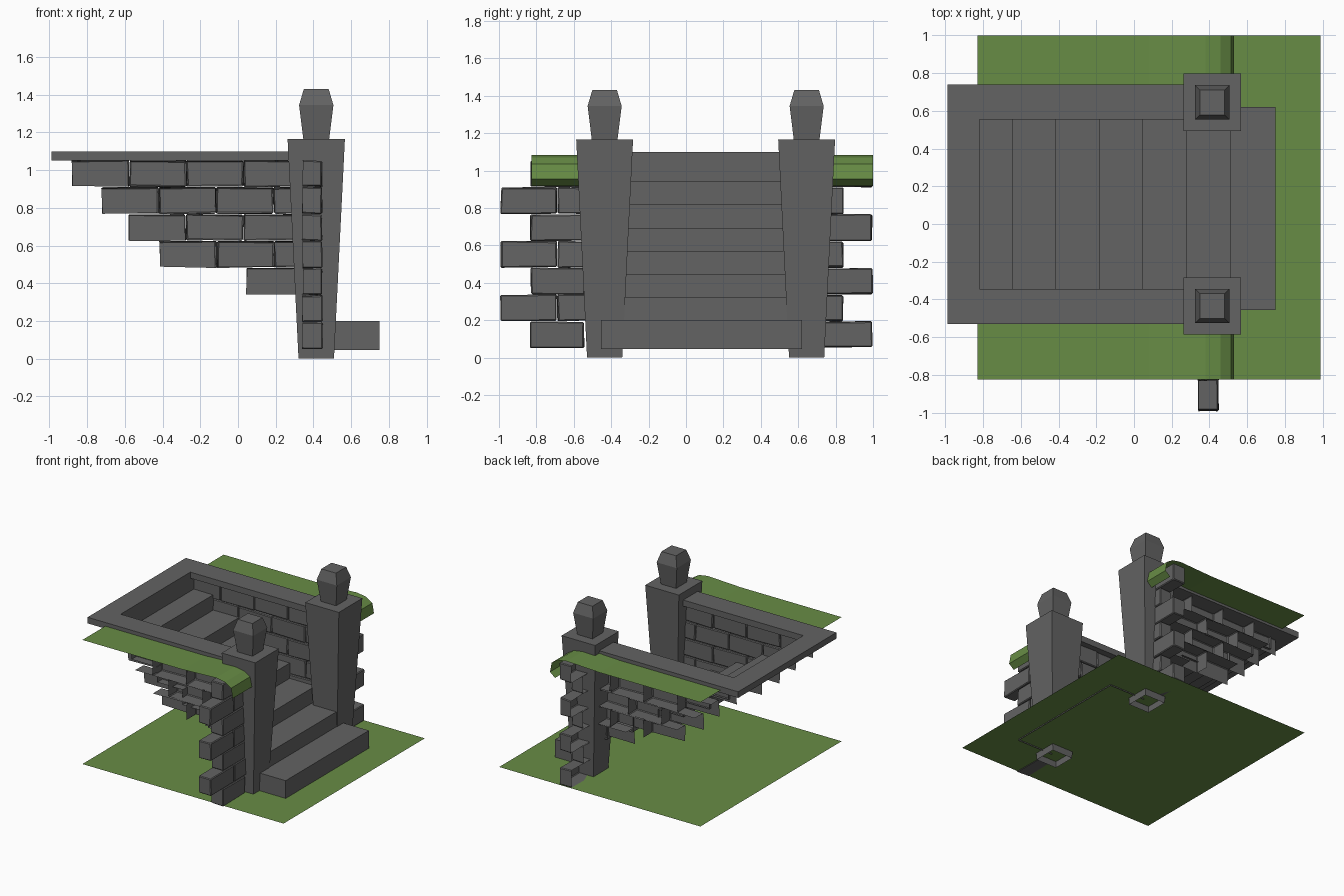
import bpy, bmesh, random
from mathutils import Vector

if "Cube" in bpy.data.objects:
    bpy.data.objects.remove(bpy.data.objects["Cube"])

random.seed(4)
CY = 0.105                      # centre line of the stair in y
POST_X = 0.415
COURSE = 0.143                  # brick course height

grass = bpy.data.materials.new("grass")
grass.diffuse_color = (0.137, 0.265, 0.06, 1)
grass.use_nodes = True
grass.node_tree.nodes["Principled BSDF"].inputs["Base Color"].default_value = grass.diffuse_color
stone = bpy.data.materials.new("dark_stone")
stone.diffuse_color = (0.125, 0.125, 0.125, 1)
stone.use_nodes = True
stone.node_tree.nodes["Principled BSDF"].inputs["Base Color"].default_value = stone.diffuse_color


def finish(name, bm, mat=stone, recalc=False):
    if recalc:
        bmesh.ops.recalc_face_normals(bm, faces=bm.faces[:])
    me = bpy.data.meshes.new(name)
    bm.to_mesh(me)
    bm.free()
    ob = bpy.data.objects.new(name, me)
    bpy.context.collection.objects.link(ob)
    me.materials.append(mat)
    return ob


def sheet(bm, profile, y0, y1):
    """Sweep an open x-z profile across y."""
    rows = [(bm.verts.new((x, y0, z)), bm.verts.new((x, y1, z))) for x, z in profile]
    for a, b in zip(rows, rows[1:]):
        bm.faces.new((a[0], b[0], b[1], a[1]))


def brick(bm, lo, hi, open_dirs):
    """Slightly uneven brick whose hidden sides are left open."""
    lo, hi = Vector(lo), Vector(hi)
    vs = bmesh.ops.create_cube(bm, size=1)["verts"]
    for d in open_dirs:
        faces = {f for v in vs for f in v.link_faces}
        bm.faces.remove(max(faces, key=lambda f: f.calc_center_median().dot(Vector(d))))
    for v in vs:
        for i in range(3):
            v.co[i] = (lo[i] + hi[i]) / 2 + v.co[i] * (hi[i] - lo[i]) + random.uniform(-.004, .004)
        if not v.link_faces:
            bm.verts.remove(v)


def brick_object(name, bm):
    # drop edges left over from the open sides
    bmesh.ops.delete(bm, geom=[e for e in bm.edges if not e.link_faces], context="EDGES")
    bev = finish(name, bm).modifiers.new("worn_edges", "BEVEL")
    bev.width = 0.006
    bev.segments = 1


# Lower lawn
bm = bmesh.new()
sheet(bm, [(-0.83, 0.055), (0.99, 0.055)], -0.825, 1.0)
finish("lower_lawn", bm, grass)

# Upper lawns with a lip curling over the retaining walls
lip = [(-0.83, 1.07), (0.08, 1.07), (0.38, 1.083), (0.46, 1.07),
       (0.515, 1.035), (0.53, 0.955), (0.485, 0.918)]
for side, y0, y1 in (("left", -0.825, -0.47), ("right", 0.68, 1.0)):
    bm = bmesh.new()
    sheet(bm, lip, y0, y1)
    finish("upper_lawn_" + side, bm, grass)

# Steps: one stepped sheet of risers and treads
edges = [0.75, 0.515, 0.28, 0.047, -0.183, -0.413, -0.645, -0.82]
tops = [0.2, 0.322, 0.446, 0.57, 0.694, 0.819, 0.944]
profile = [(edges[0], 0.045)]
for i, z in enumerate(tops):
    profile += [(edges[i], z), (edges[i + 1], z)]
profile.append((-0.82, 1.06))
bm = bmesh.new()
sheet(bm, profile, -0.455, 0.62)
# Side ends of the bottom step
for y in (-0.455, 0.62):
    bm.faces.new([bm.verts.new((x, y, z)) for x, z in
                  ((0.75, 0.045), (0.75, 0.2), (0.42, 0.2), (0.42, 0.045))])
bmesh.ops.remove_doubles(bm, verts=bm.verts[:], dist=1e-4)
for f in bm.faces:              # face up, forward and outward
    f.normal_update()
    c = f.calc_center_median()
    out = Vector((1, 0, 1)) if abs(f.normal.y) < .5 else Vector((0, c.y - CY, 0))
    if f.normal.dot(out) < 0:
        f.normal_flip()
finish("steps", bm)

# U-shaped coping around the stairwell
outline = [(0.42, -0.53), (0.42, -0.345), (-0.82, -0.345), (-0.82, 0.555),
           (0.42, 0.555), (0.42, 0.74), (-0.99, 0.74), (-0.99, -0.53)]
bm = bmesh.new()
face = bm.faces.new([bm.verts.new((x, y, 1.05)) for x, y in outline])
ext = bmesh.ops.extrude_face_region(bm, geom=[face], use_keep_orig=True)
for v in ext["geom"]:
    if isinstance(v, bmesh.types.BMVert):
        v.co.z = 1.10
finish("coping", bm, recalc=True)

# Stairwell side walls: courses shorten towards the bottom,
# and the buried lower ends of each course are left open
starts = [-0.88, -0.722, -0.578, -0.415, 0.045]
for side, s in (("left", -1), ("right", 1)):
    bm = bmesh.new()
    inner, outer = sorted((CY + s * 0.495, CY + s * 0.605))
    for row, x0 in enumerate(starts):
        top = 1.054 - row * COURSE
        below = starts[row + 1] if row < 4 else 1
        x = x0
        while x < 0.3:
            x1 = min(x + 0.3, 0.45)
            opened = [(0, s, 0)]
            if x == x0:
                opened.append((-1, 0, 0))
            if x < below:
                opened.append((0, 0, -1))
            brick(bm, (x, inner, top - COURSE + .003), (x1, outer, top - .003), opened)
            x += 0.304
    brick_object("stair_wall_" + side, bm)

# Retaining walls with toothed ends
spans = {"left": ([(-0.83, -0.545)], [(-0.99, -0.692), (-0.685, -0.4)]),
         "right": ([(0.695, 0.995)], [(0.545, 0.84)])}
for side, pattern in spans.items():
    bm = bmesh.new()
    for row in range(7):
        z = 0.052 + row * COURSE
        for y0, y1 in pattern[row % 2]:
            brick(bm, (0.342, y0, z + .002), (0.446, y1, z + COURSE - .002), [(-1, 0, 0)])
    brick_object("retaining_wall_" + side, bm)


# Gate posts and finials as stacked square rings
def square_stack(name, y, rings):
    bm = bmesh.new()
    loops = [[bm.verts.new((POST_X + sx * h, y + sy * h, z))
              for sx, sy in ((-1, -1), (1, -1), (1, 1), (-1, 1))] for z, h in rings]
    for a, b in zip(loops, loops[1:]):
        for i in range(4):
            j = (i + 1) % 4
            bm.faces.new((a[i], a[j], b[j], b[i]))
    bm.faces.new(loops[-1])
    finish(name, bm)


for side, s in (("left", -1), ("right", 1)):
    y = CY + s * 0.54
    square_stack("post_" + side, y, [(0, 0.094), (1.165, 0.152)])
    square_stack("finial_" + side, y, [(1.16, 0.068), (1.345, 0.091), (1.43, 0.066)])
